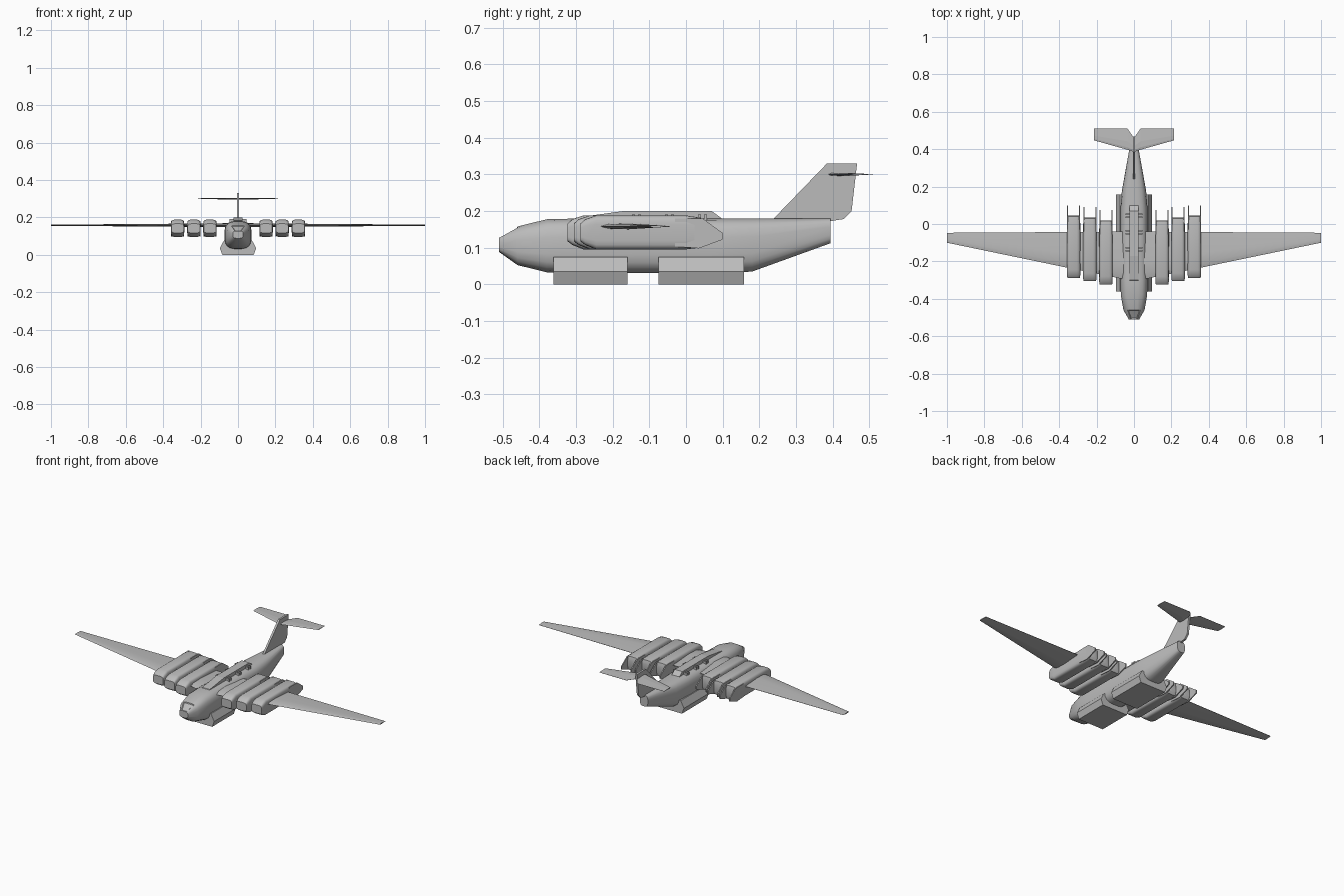
import bpy, bmesh, math

cube = bpy.data.objects.get("Cube")
if cube:
    bpy.data.objects.remove(cube, do_unlink=True)

grey = bpy.data.materials.new("airframe grey")
grey.use_nodes = True
COLOUR = (0.5, 0.5, 0.5, 1)
grey.diffuse_color = COLOUR
grey.node_tree.nodes["Principled BSDF"].inputs["Base Color"].default_value = COLOUR


def loft(name, rings, mirror=False, smooth=None, edit=None):
    """Skin a closed solid through rings with equal point counts."""
    bm = bmesh.new()
    loops = [[bm.verts.new(p) for p in ring] for ring in rings]
    n = len(loops[0])
    for a, b in zip(loops, loops[1:]):
        for i in range(n):
            j = (i + 1) % n
            bm.faces.new((a[i], a[j], b[j], b[i]))
    bm.faces.new(loops[0])
    bm.faces.new(loops[-1])
    bmesh.ops.recalc_face_normals(bm, faces=bm.faces)
    if edit:
        edit(bm)
    mesh = bpy.data.meshes.new(name)
    bm.to_mesh(mesh)
    bm.free()
    mesh.materials.append(grey)
    obj = bpy.data.objects.new(name, mesh)
    bpy.context.collection.objects.link(obj)
    if mirror:
        obj.modifiers.new("Mirror", 'MIRROR')
    if smooth:
        bpy.ops.object.select_all(action='DESELECT')
        obj.select_set(True)
        bpy.context.view_layer.objects.active = obj
        bpy.ops.object.shade_smooth_by_angle(angle=math.radians(smooth))
    return obj


def rounded(y, hw, z0, z1, x=0, power=3.2, n=20):
    """Rounded rectangular section across the y axis."""
    ring = []
    for i in range(n):
        a = 2 * math.pi * (i + 0.5) / n
        c, s = math.cos(a), math.sin(a)
        u = math.copysign(abs(c) ** (2 / power), c)
        v = math.copysign(abs(s) ** (2 / power), s)
        ring.append((x + hw * u, y, (z0 + z1) / 2 + (z1 - z0) / 2 * v))
    return ring


def side_slab(name, profile, x0, x1, mirror=False):
    """Extrude a (y, z) profile between two x positions."""
    return loft(name, [[(x, y, z) for y, z in profile] for x in (x0, x1)], mirror)


def aerofoil(x, lead, trail, z, half):
    chord = trail - lead
    shape = ((0, 0), (0.12, 0.8), (0.4, 1), (1, 0.1), (1, -0.1), (0.4, -1), (0.12, -0.8))
    return [(x, lead + chord * u, z + half * v) for u, v in shape]


# Fuselage, with a recessed windscreen on the sloping nose
def windscreen(bm):
    bm.faces.ensure_lookup_table()
    glass = [f for f in bm.faces if f.calc_center_median().y < -0.46
             and f.normal.z > 0.5 and abs(f.calc_center_median().x) < 0.025]
    bmesh.ops.inset_region(bm, faces=glass, thickness=0.005, depth=-0.004)


loft("fuselage", [
    rounded(-0.51, 0.028, 0.088, 0.128),
    rounded(-0.46, 0.057, 0.052, 0.158),
    rounded(-0.38, 0.071, 0.032, 0.178),
    rounded(-0.30, 0.073, 0.03, 0.18),
    rounded(0.08, 0.073, 0.03, 0.18),
    rounded(0.18, 0.065, 0.034, 0.18),
    rounded(0.395, 0.026, 0.112, 0.18)], smooth=35, edit=windscreen)

# Undercarriage sponsons under the belly
POD = ((0.084, 0), (0.097, 0.035), (0.076, 0.075))
pod_ring = POD + tuple((-x, z) for x, z in reversed(POD))
for label, y0, y1 in (("front", -0.362, -0.16), ("rear", -0.075, 0.158)):
    loft(label + "_sponson", [[(x, y, z) for x, z in pod_ring] for y in (y0, y1)])

# Dorsal spine and its small fittings
side_slab("dorsal_spine", ((-0.31, 0.17), (-0.3, 0.182), (-0.17, 0.2), (0.07, 0.2),
                           (0.1, 0.178), (0.1, 0.17)), -0.025, 0.025)
for i, y in enumerate((-0.135, -0.045, 0.045)):
    for dy in (-0.008, 0.008):
        side_slab(f"spine_fitting_{i}", ((y + dy - 0.004, 0.17), (y + dy - 0.004, 0.19),
                  (y + dy + 0.004, 0.19), (y + dy + 0.004, 0.17)), -0.045, 0.045)

# Main wings
loft("wing", [aerofoil(0.03, -0.30, -0.04, 0.158, 0.011),
              aerofoil(0.35, -0.235, -0.043, 0.158, 0.008),
              aerofoil(1.0, -0.1, -0.047, 0.158, 0.003)], mirror=True, smooth=30)

# Engine nacelles: rounded bodies with pointed side plates around the exhaust
NACELLES = (("inner", 0.150, -0.035, -0.025), ("middle", 0.236, -0.018, -0.01),
            ("outer", 0.323, 0, 0))
for label, x, nose, tail in NACELLES:
    hw = 0.036
    loft(label + "_engine", [
        rounded(-0.288 + nose, hw * 0.92, 0.117, 0.166, x, 5),
        rounded(-0.275 + nose, hw, 0.107, 0.178, x, 5),
        rounded(-0.245 + nose, hw, 0.095, 0.188, x, 5),
        rounded(0.0 + tail, hw, 0.095, 0.188, x, 5),
        rounded(0.04 + tail, hw * 0.96, 0.1, 0.182, x, 5),
        rounded(0.045 + tail, hw * 0.8, 0.115, 0.165, x, 5)], mirror=True, smooth=35)
    plate = ((-0.03, 0.103), (0.035, 0.098), (0.1, 0.122), (0.1, 0.14),
             (0.045, 0.18), (-0.03, 0.18))
    for side in (-1, 1):
        edge = x + side * (hw - 0.001)
        side_slab(label + "_exhaust_plate", [(y + tail, z) for y, z in plate],
                  edge, edge - side * 0.006, mirror=True)

# Swept fin
FIN = ((0.24, 0.17), (0.24, 0.18), (0.385, 0.33), (0.467, 0.33), (0.452, 0.2), (0.43, 0.178),
       (0.38, 0.17))
side_slab("tail_fin", FIN, -0.006, 0.006)

# High tailplane with a notched centre
loft("tailplane", [aerofoil(0, 0.385, 0.46, 0.3, 0.004),
                   aerofoil(0.035, 0.397, 0.51, 0.3, 0.004),
                   aerofoil(0.213, 0.447, 0.51, 0.3, 0.002)], mirror=True)
